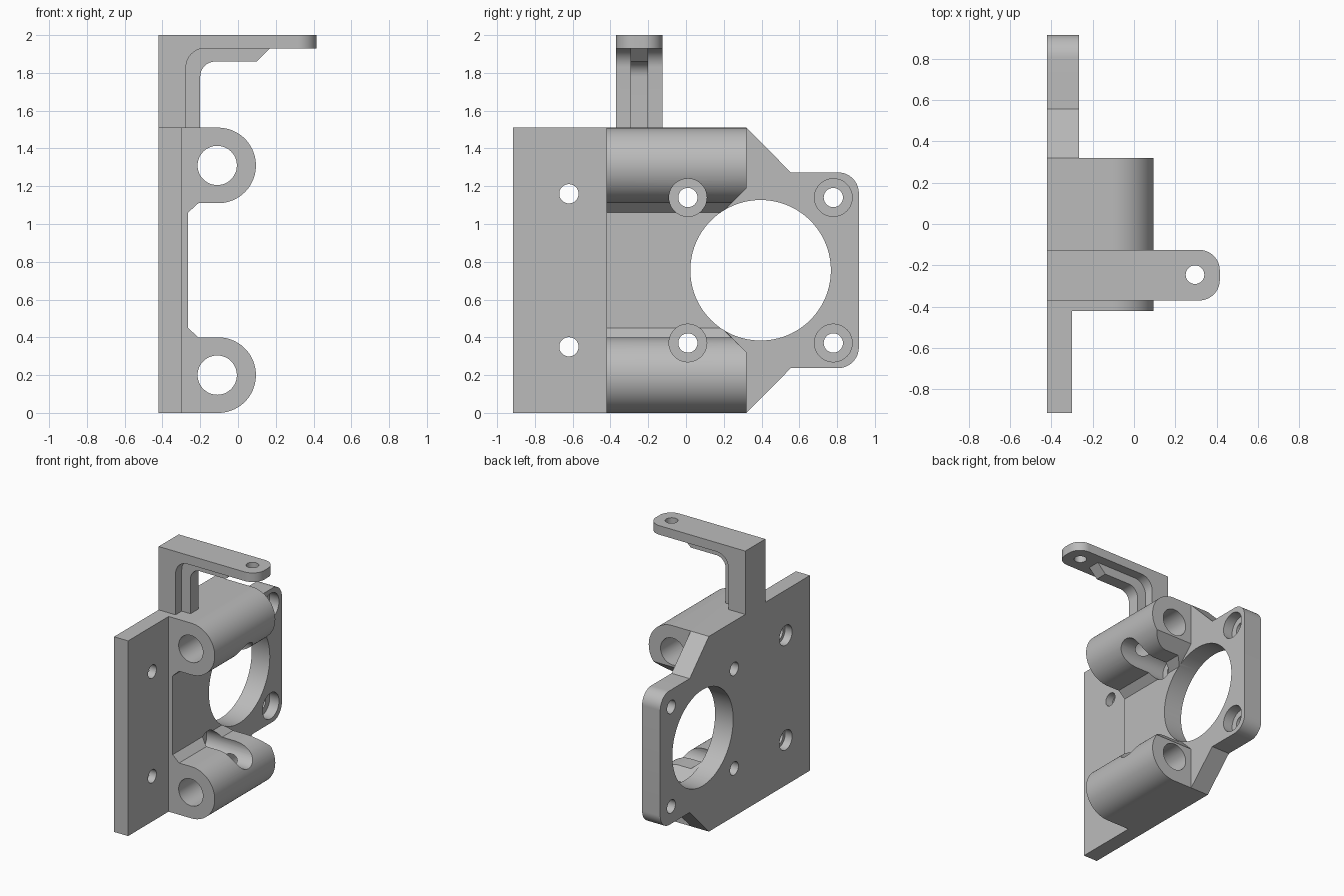
import bpy, bmesh
from math import sin, cos, radians

MID = 0.755            # height of the mirror plane of the carriage
BACK, FACE = -0.42, -0.265

if "Cube" in bpy.data.objects:
    bpy.data.objects.remove(bpy.data.objects["Cube"], do_unlink=True)

grey = bpy.data.materials.new("light grey plastic")
grey.use_nodes = True
colour = (0.5, 0.5, 0.5, 1)
grey.diffuse_color = colour
grey.node_tree.nodes["Principled BSDF"].inputs["Base Color"].default_value = colour


def arc(cx, cy, r, start, end, steps=24):
    angles = [radians(start + (end - start) * i / steps) for i in range(steps + 1)]
    return [(cx + r * cos(a), cy + r * sin(a)) for a in angles]


def flip(points):
    """Mirror a profile about the middle height, reversed to continue the outline."""
    return [(u, 2 * MID - v) for u, v in reversed(points)]


def prism(name, points, axis, low, high):
    """Extrude a closed 2D outline along an axis."""
    place = {"x": lambda u, v, w: (w, u, v),
             "y": lambda u, v, w: (u, w, v),
             "z": lambda u, v, w: (u, v, w)}[axis]
    bm = bmesh.new()
    rings = [[bm.verts.new(place(u, v, w)) for u, v in points] for w in (low, high)]
    for ring in rings:
        bm.faces.new(ring)
    count = len(points)
    for i in range(count):
        j = (i + 1) % count
        bm.faces.new((rings[0][i], rings[0][j], rings[1][j], rings[1][i]))
    bmesh.ops.recalc_face_normals(bm, faces=bm.faces)
    mesh = bpy.data.meshes.new(name)
    bm.to_mesh(mesh)
    bm.free()
    mesh.materials.append(grey)
    obj = bpy.data.objects.new(name, mesh)
    bpy.context.collection.objects.link(obj)
    return obj


def bore(u, v, r, axis, low, high, steps=40):
    return prism("bore", arc(u, v, r, 0, 360, steps)[:-1], axis, low, high)


def combine(target, others, operation):
    bpy.context.view_layer.objects.active = target
    for other in others:
        mod = target.modifiers.new("join", "BOOLEAN")
        mod.operation, mod.solver, mod.object = operation, "EXACT", other
        bpy.ops.object.modifier_apply(modifier=mod.name)
        bpy.data.objects.remove(other, do_unlink=True)


# Carriage body: backing wall with two rounded rod holders
half = [(BACK, 0)] + arc(-0.105, 0.2, 0.2, -90, 90, 40) + [(-0.21, 0.4), (FACE, 0.45)]
body = prism("carriage_body", half + flip(half), "y", -0.42, 0.32)

# Corner clearance of the rod holders beside the motor opening
corner = [(0.14, 0.5), (0.4, 0.24), (0.4, 0.5)]
combine(body, [prism("clearance", c, "x", FACE, 0.2) for c in (corner, flip(corner))],
        "DIFFERENCE")

# Thin mounting flange
side = [(-0.915, 0), (-0.4, 0)]
mount = prism("mounting_flange", side + flip(side), "x", BACK, -0.3)

# Motor flange with sloping shoulders and rounded corners
edge = [(0.3, 0), (0.32, 0), (0.555, 0.237)] + arc(0.805, 0.347, 0.11, -90, 0, 16)
motor = prism("motor_flange", edge + flip(edge), "x", BACK, FACE)
combine(body, [mount, motor], "UNION")

# Bracket arm: upright and rounded tongue, with a fillet in the corner
bend = [(BACK, 1.45), (-0.275, 1.45)] + arc(-0.175, 1.83, 0.1, 180, 90, 16)
arm = prism("bracket_arm", bend + [(0.415, 1.93), (0.415, 2), (BACK, 2)],
            "y", -0.37, -0.125)
tongue = ([(-0.6, -0.37)] + arc(0.315, -0.27, 0.1, -90, 0, 16)
          + arc(0.315, -0.225, 0.1, 0, 90, 16) + [(-0.6, -0.125)])
combine(arm, [prism("tongue_outline", tongue, "z", 1.4, 2.1)], "INTERSECT")

# Stiffening rib inside the arm
rib = ([(-0.35, 1.45), (-0.2, 1.45)] + arc(-0.12, 1.78, 0.08, 180, 90, 16)
       + [(0.1, 1.86), (0.185, 1.945), (-0.35, 1.945)])
combine(arm, [prism("arm_rib", rib, "y", -0.295, -0.2)], "UNION")
combine(arm, [bore(0.295, -0.245, 0.045, "z", 1.8, 2.1)], "DIFFERENCE")
combine(body, [arm], "UNION")

# Motor opening, rod bores, screw holes and counterbores
holes = [bore(0.395, MID, 0.372, "x", -0.6, 0.3, 96)]
for z in (0.2, 2 * MID - 0.2):
    holes.append(bore(-0.11, z, 0.104, "y", -0.6, 0.5, 48))
for z in (MID - 0.385, MID + 0.385):
    for y in (0.01, 0.78):
        holes.append(bore(y, z, 0.1, "x", -0.345, 0.3))
        holes.append(bore(y, z, 0.051, "x", -0.6, -0.3))
for z in (MID - 0.405, MID + 0.405):
    holes.append(bore(-0.62, z, 0.051, "x", -0.6, 0))
    holes.append(bore(-0.62, z, 0.077, "x", -0.6, -0.36))
combine(body, holes, "DIFFERENCE")

body.name = "motor_carriage"
bpy.ops.object.select_all(action="DESELECT")
body.select_set(True)
bpy.context.view_layer.objects.active = body
bpy.ops.object.shade_smooth_by_angle(angle=radians(30))
